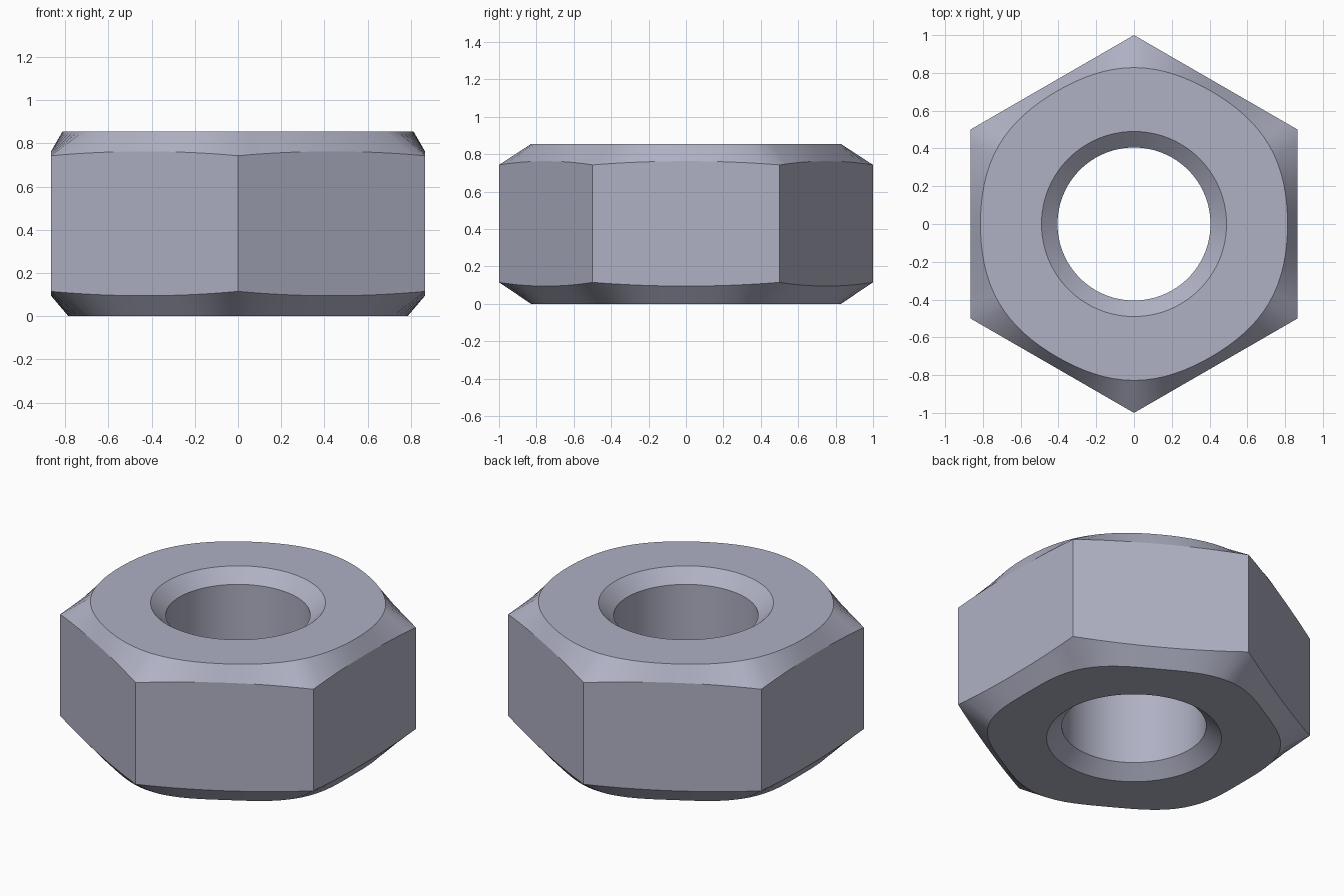
import bpy, bmesh, math

if "Cube" in bpy.data.objects:
    bpy.data.objects.remove(bpy.data.objects["Cube"])

N = 96                # segments, divisible by 12 so corners and flat centres are hit
H = 0.855             # height
APO = math.sqrt(3) / 2


def blend(a):
    """0 at the middle of a flat, 1 at a corner (corners lie on +-y)."""
    return 0.5 * (1 - math.cos(6 * a))


def hex_r(a):
    d = (a + math.pi / 6) % (math.pi / 3) - math.pi / 6
    return APO / math.cos(d)


def arc(a):
    """Curved chamfer line on each flat: 0 mid-flat, 1 at a corner."""
    return (hex_r(a) ** 2 - APO ** 2) / (1 - APO ** 2)


# Closed section of the nut: each entry gives (radius, height) at an angle
section = [
    lambda a: (0.405, 0.075),                               # bore bottom
    lambda a: (0.49, 0.0),                                  # lower countersink
    lambda a: (0.785 + 0.043 * blend(a), 0.0),              # lower face edge
    lambda a: (hex_r(a), 0.095 + 0.02 * arc(a)),            # lower chamfer line
    lambda a: (hex_r(a), 0.763 - 0.02 * arc(a)),            # upper chamfer line
    lambda a: (0.813 + 0.015 * blend(a), H),                # upper face edge
    lambda a: (0.49, H),                                    # upper countersink
    lambda a: (0.405, H - 0.075),                           # bore top
]

bm = bmesh.new()
rings = []
for f in section:
    ring = []
    for i in range(N):
        a = 2 * math.pi * i / N
        r, z = f(a)
        ring.append(bm.verts.new((r * math.cos(a), r * math.sin(a), z)))
    rings.append(ring)
for k in range(len(rings)):
    lo, hi = rings[k], rings[(k + 1) % len(rings)]
    for i in range(N):
        j = (i + 1) % N
        bm.faces.new((lo[i], lo[j], hi[j], hi[i]))
bmesh.ops.recalc_face_normals(bm, faces=bm.faces)

mesh = bpy.data.meshes.new("hex_nut")
bm.to_mesh(mesh)
bm.free()
nut = bpy.data.objects.new("hex_nut", mesh)
bpy.context.collection.objects.link(nut)

# Bluish grey metal
mat = bpy.data.materials.new("steel_grey")
mat.diffuse_color = (0.43, 0.44, 0.55, 1)
mat.use_nodes = True
mat.node_tree.nodes["Principled BSDF"].inputs["Base Color"].default_value = mat.diffuse_color
mesh.materials.append(mat)

# Smooth bore and chamfers, sharp edges between them
bpy.context.view_layer.objects.active = nut
nut.select_set(True)
bpy.ops.object.shade_smooth_by_angle(angle=math.radians(20))
